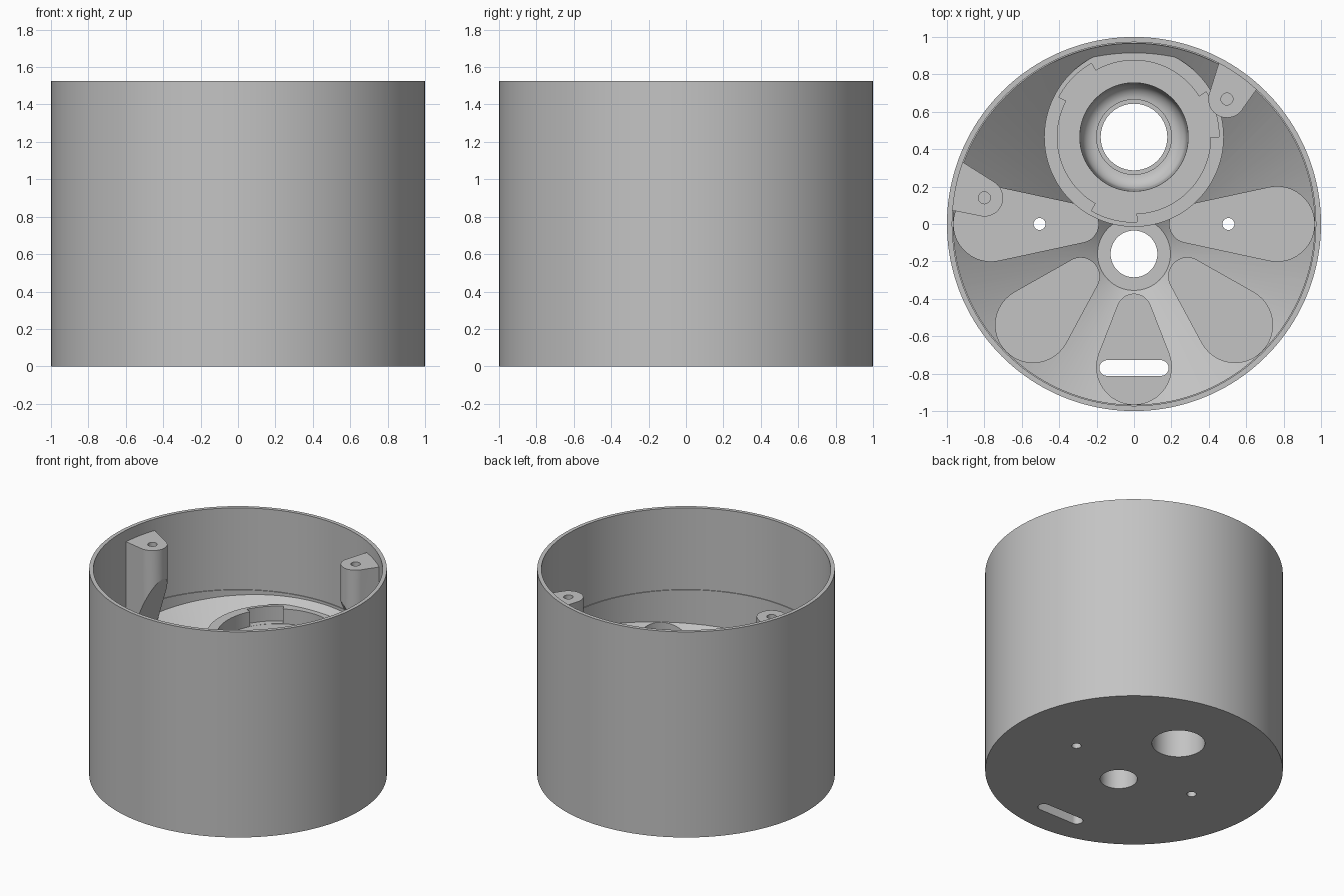
import bpy
import bmesh
from math import sin, cos, pi, acos, atan2, radians, hypot

cube = bpy.data.objects.get("Cube")
if cube:
    bpy.data.objects.remove(cube, do_unlink=True)

grey = bpy.data.materials.new("plain_grey")
grey.use_nodes = True
colour = (0.55, 0.55, 0.55, 1)
grey.diffuse_color = colour
grey.node_tree.nodes["Principled BSDF"].inputs["Base Color"].default_value = colour

HUB = (0, -0.16)      # centre of the funnel floor
SOCKET = (0, 0.465)   # centre of the round socket
SLOPE = 0.8           # rise of the funnel per unit of radius


def finish(name, bm):
    bmesh.ops.recalc_face_normals(bm, faces=bm.faces)
    mesh = bpy.data.meshes.new(name)
    bm.to_mesh(mesh)
    bm.free()
    obj = bpy.data.objects.new(name, mesh)
    bpy.context.collection.objects.link(obj)
    mesh.materials.append(grey)
    return obj


def prism(name, outline, top, bottom):
    """Upright solid; bottom is a height or a function of x and y."""
    low = bottom if callable(bottom) else lambda x, y: bottom
    bm = bmesh.new()
    a = [bm.verts.new((x, y, low(x, y))) for x, y in outline]
    b = [bm.verts.new((x, y, top)) for x, y in outline]
    bm.faces.new(a)
    bm.faces.new(b)
    n = len(a)
    for i in range(n):
        j = (i + 1) % n
        bm.faces.new((a[i], a[j], b[j], b[i]))
    return finish(name, bm)


def lathe(name, centre, profile, steps=128):
    """Solid of revolution from (radius, z) points, capped at both ends."""
    bm = bmesh.new()
    rings = [[bm.verts.new((centre[0] + r * cos(2 * pi * i / steps),
                            centre[1] + r * sin(2 * pi * i / steps), z))
              for i in range(steps)] for r, z in profile]
    for a, b in zip(rings, rings[1:]):
        for i in range(steps):
            j = (i + 1) % steps
            bm.faces.new((a[i], a[j], b[j], b[i]))
    bm.faces.new(rings[0])
    bm.faces.new(rings[-1])
    return finish(name, bm)


def arc(c, r, start, end, steps=24):
    return [(c[0] + r * cos(start + (end - start) * i / steps),
             c[1] + r * sin(start + (end - start) * i / steps)) for i in range(steps + 1)]


def petal(c1, r1, c2, r2):
    """Outline of two circles joined by their tangents."""
    dx, dy = c2[0] - c1[0], c2[1] - c1[1]
    t, b = atan2(dy, dx), acos((r1 - r2) / hypot(dx, dy))
    return arc(c2, r2, t - b, t + b) + arc(c1, r1, t + b, t + 2 * pi - b)


def combine(target, tool, operation):
    mod = target.modifiers.new("combine", 'BOOLEAN')
    mod.operation = operation
    mod.solver = 'EXACT'
    mod.object = tool
    bpy.context.view_layer.objects.active = target
    bpy.ops.object.modifier_apply(modifier=mod.name)
    bpy.data.objects.remove(tool, do_unlink=True)


def cut(target, tool):
    combine(target, tool, 'DIFFERENCE')


# Round housing
housing = lathe("housing", (0, 0), [(1, 0), (1, 1.525)], 160)

# Hollow inside: stepped bore above a funnel floor centred on the hub
hollow = lathe("hollow", (0, 0), [(0.966, 0.12), (0.966, 0.92), (0.972, 0.92), (0.972, 1.7)], 160)
funnel = lathe("funnel", HUB, [(0.195, 0.195 * SLOPE), (1.5, 1.5 * SLOPE), (1.5, 1.9)])
combine(hollow, funnel, 'INTERSECT')
cut(housing, hollow)

# Petal-shaped flat pockets in the funnel
petals = [((0, -0.765), 0.2, (0, -0.467), 0.092)]
for s in (-1, 1):
    petals.append(((s * 0.765, 0), 0.2, (s * 0.29, 0), 0.1))
    petals.append(((s * 0.54, -0.54), 0.201, (s * 0.285, -0.28), 0.1))
for p in petals:
    cut(housing, prism("pocket", petal(*p), 1.0, 0.1))

# Socket ring with stepped, filleted bore
combine(housing, lathe("socket", SOCKET, [(0.48, 0.05), (0.48, 0.86)]), 'UNION')
fillet = [(0.2 + 0.08 * sin(a), 0.53 - 0.08 * cos(a)) for a in [i * pi / 16 for i in range(9)]]
bore = [(0.178, -0.1), (0.178, 0.43), (0.2, 0.43)] + fillet
bore += [(0.29, 0.75), (0.41, 0.75), (0.41, 1.0)]
cut(housing, lathe("socket_bore", SOCKET, bore))

# Three locking notches around the socket
for start in (0, 120, 240):
    a, b = radians(start), radians(start + 32)
    outline = arc(SOCKET, 0.455, a, b) + arc(SOCKET, 0.39, b, a)
    cut(housing, prism("notch", outline, 1.0, 0.751))

# Openings through the base
cut(housing, lathe("hub_hole", HUB, [(0.125, -0.1), (0.125, 0.6)], 64))
for s in (-1, 1):
    cut(housing, lathe("small_hole", (s * 0.505, 0), [(0.032, -0.1), (0.032, 0.3)], 32))
cut(housing, prism("slot", petal((-0.143, -0.77), 0.042, (0.143, -0.77), 0.042), 0.3, -0.1))

# Screw bosses on the wall, with slanted undersides
bosses = [((-0.8, 0.14), (-0.925, 0.337), (-0.982, 0.075), -105, 58),
          ((0.497, 0.668), (0.457, 0.872), (0.663, 0.73), 170, 332)]
for c, wall_a, wall_b, a0, a1 in bosses:
    if c[0] < 0:
        outline = [wall_a, wall_b] + arc(c, 0.1, radians(a0), radians(a1))
    else:
        outline = [wall_b, wall_a] + arc(c, 0.1, radians(a0), radians(a1))
    r = hypot(*c)
    ux, uy = c[0] / r, c[1] / r

    def underside(x, y, ux=ux, uy=uy):
        return 1.22 - 2.1 * (x * ux + y * uy - 0.71)

    boss = prism("screw_boss", outline, 1.44, underside)
    cut(boss, lathe("screw_hole", c, [(0.032, 1.2), (0.032, 1.6)], 32))
    combine(housing, boss, 'UNION')

# Smooth shading with crisp edges
bpy.ops.object.select_all(action='DESELECT')
housing.select_set(True)
bpy.context.view_layer.objects.active = housing
bpy.ops.object.shade_smooth_by_angle(angle=radians(25))
